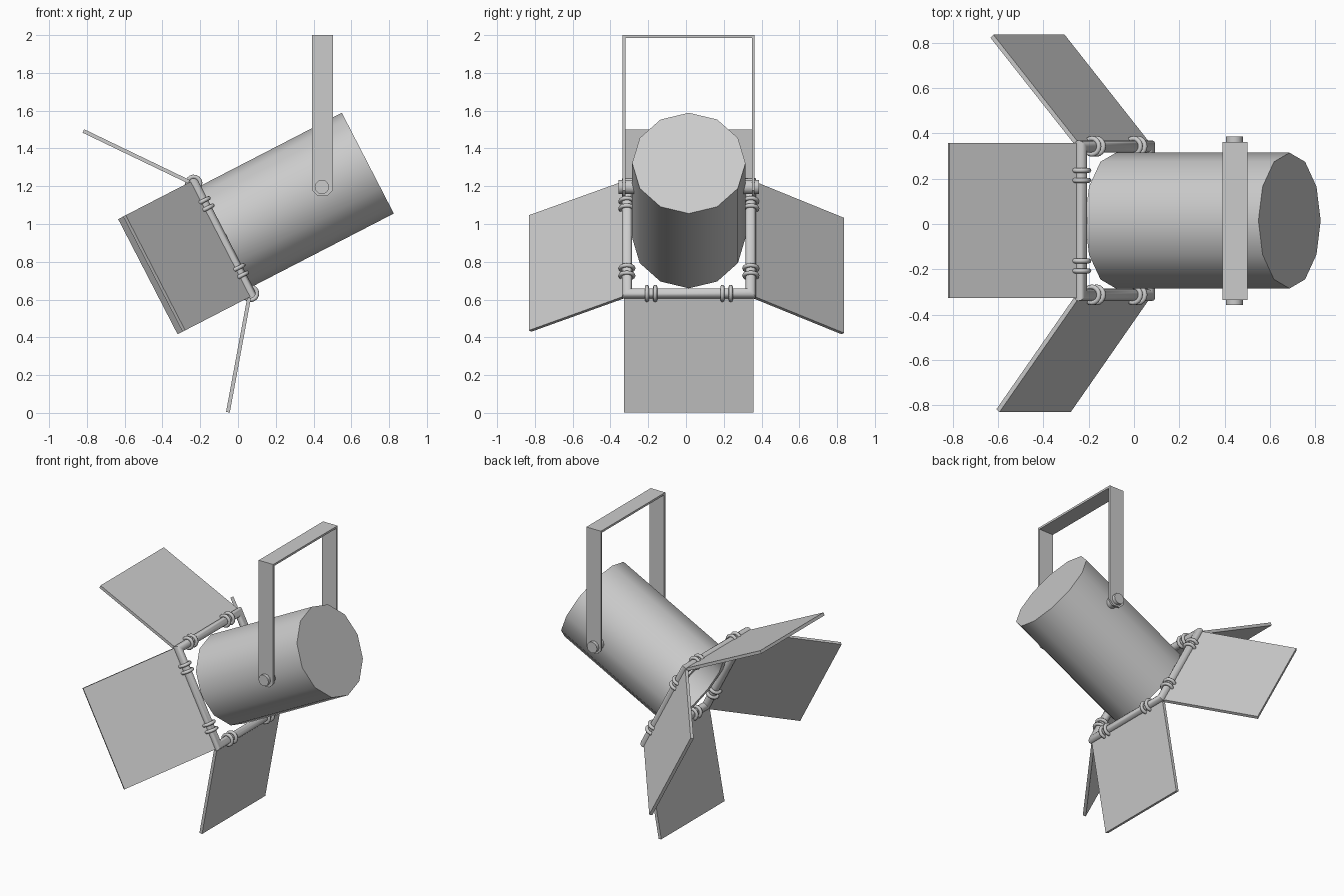
import bpy, bmesh
from math import pi, radians, cos, sin
from mathutils import Matrix, Vector

if "Cube" in bpy.data.objects:
    bpy.data.objects.remove(bpy.data.objects["Cube"])

# Lamp frame: local X points to the back of the can, origin at barn-door frame centre
LAMP = Matrix.Translation((-0.084, 0.015, 0.924)) @ Matrix.Rotation(radians(-27.3), 4, 'Y')
TO_X = Matrix.Rotation(pi / 2, 4, 'Y')


def quarter(k):
    return Matrix.Rotation(k * pi / 2, 4, 'X')


def finish(name, bm, matrix=None, smooth=True):
    if matrix is not None:
        bm.transform(matrix)
    bmesh.ops.recalc_face_normals(bm, faces=bm.faces[:])
    me = bpy.data.meshes.new(name)
    bm.to_mesh(me)
    bm.free()
    ob = bpy.data.objects.new(name, me)
    bpy.context.collection.objects.link(ob)
    if smooth:
        bpy.ops.object.select_all(action='DESELECT')
        bpy.context.view_layer.objects.active = ob
        ob.select_set(True)
        bpy.ops.object.shade_smooth_by_angle(angle=radians(50))
    return ob


def bridge(bm, a, b):
    n = len(a)
    for i in range(n):
        bm.faces.new((a[i], a[(i + 1) % n], b[(i + 1) % n], b[i]))


def ring(bm, centre, u, v, n):
    return [bm.verts.new(Vector(centre) + Vector(u) * cos(2 * pi * i / n)
                         + Vector(v) * sin(2 * pi * i / n)) for i in range(n)]


# Can: twelve-sided body with a recessed open mouth
bm = bmesh.new()
loops = [ring(bm, (x, 0, 0), (0, 0, r), (0, r, 0), 12)
         for x, r in ((0.868, 0.3), (0.005, 0.3), (0.005, 0.262), (0.2, 0.262))]
for a, b in zip(loops, loops[1:]):
    bridge(bm, a, b)
bm.faces.new(loops[0])
bm.faces.new(loops[-1])
finish("can", bm, LAMP)

# Square tube frame with mitred corners
H, R = 0.328, 0.027
bm = bmesh.new()
corners = [ring(bm, (0, y * H, z * H), (0, y * R, z * R), (R, 0, 0), 12)
           for y, z in ((1, 1), (-1, 1), (-1, -1), (1, -1))]
for i in range(4):
    bridge(bm, corners[i], corners[(i + 1) % 4])
finish("door_frame", bm, LAMP)

# Barn doors (outer edge depth and reach) with paired hinge rings
sides = (("top", -0.392, 0.842), ("left", -0.405, 0.840),
         ("bottom", -0.395, 0.832), ("right", -0.435, 0.815))
for k, (side, depth, reach) in enumerate(sides):
    start, end = Vector((-0.012, 0, 0.338)), Vector((depth, 0, reach))
    d = (end - start).normalized()
    t = Vector((d.z, 0, -d.x)) * 0.01
    bm = bmesh.new()
    ends = [[bm.verts.new(p + t * s + Vector((0, y, 0)))
             for p, s in ((start, -1), (start, 1), (end, 1), (end, -1))]
            for y in (-0.343, 0.343)]
    bridge(bm, *ends)
    for f in ends:
        bm.faces.new(f)
    finish(side + "_door", bm, LAMP @ quarter(k), smooth=False)

    bm = bmesh.new()
    for y in (-0.222, -0.178, 0.178, 0.222):
        rings = []
        for i in range(16):
            a = 2 * pi * i / 16
            out = Vector((cos(a), 0, sin(a)))
            rings.append(ring(bm, Vector((0, y, H)) + out * 0.035, out * 0.011, (0, 0.011, 0), 8))
        for i in range(16):
            bridge(bm, rings[i], rings[(i + 1) % 16])
    finish(side + "_hinge_rings", bm, LAMP @ quarter(k))

# Hanging yoke: upside-down U strap with clipped lower corners
X, Y, W, T = 0.447, 0.014, 0.055, 0.014
bm = bmesh.new()
low = 1.148
arm = ((-W, 1.986), (-W, low + 0.03), (-W + 0.03, low), (W - 0.03, low), (W, low + 0.03), (W, 1.986))
for s in (-1, 1):
    inner, outer = [[bm.verts.new((X + x, Y + s * y, z)) for x, z in arm] for y in (0.349 - T, 0.349)]
    bridge(bm, inner, outer)
    bm.faces.new(inner)
    bm.faces.new(outer)
bmesh.ops.create_cube(bm, size=1, matrix=Matrix.Translation((X, Y, 1.993))
                      @ Matrix.Diagonal((2 * W, 0.698, T, 1)))
finish("yoke", bm, smooth=False)

# Pivot bolts on both sides
for s, name in ((-1, "left_bolt"), (1, "right_bolt")):
    bm = bmesh.new()
    bmesh.ops.create_cone(bm, cap_ends=True, segments=12, radius1=0.038, radius2=0.038, depth=0.09,
                          matrix=Matrix.Translation((0.444, Y + s * 0.327, 1.196))
                          @ Matrix.Rotation(pi / 2, 4, 'X'))
    finish(name, bm)
